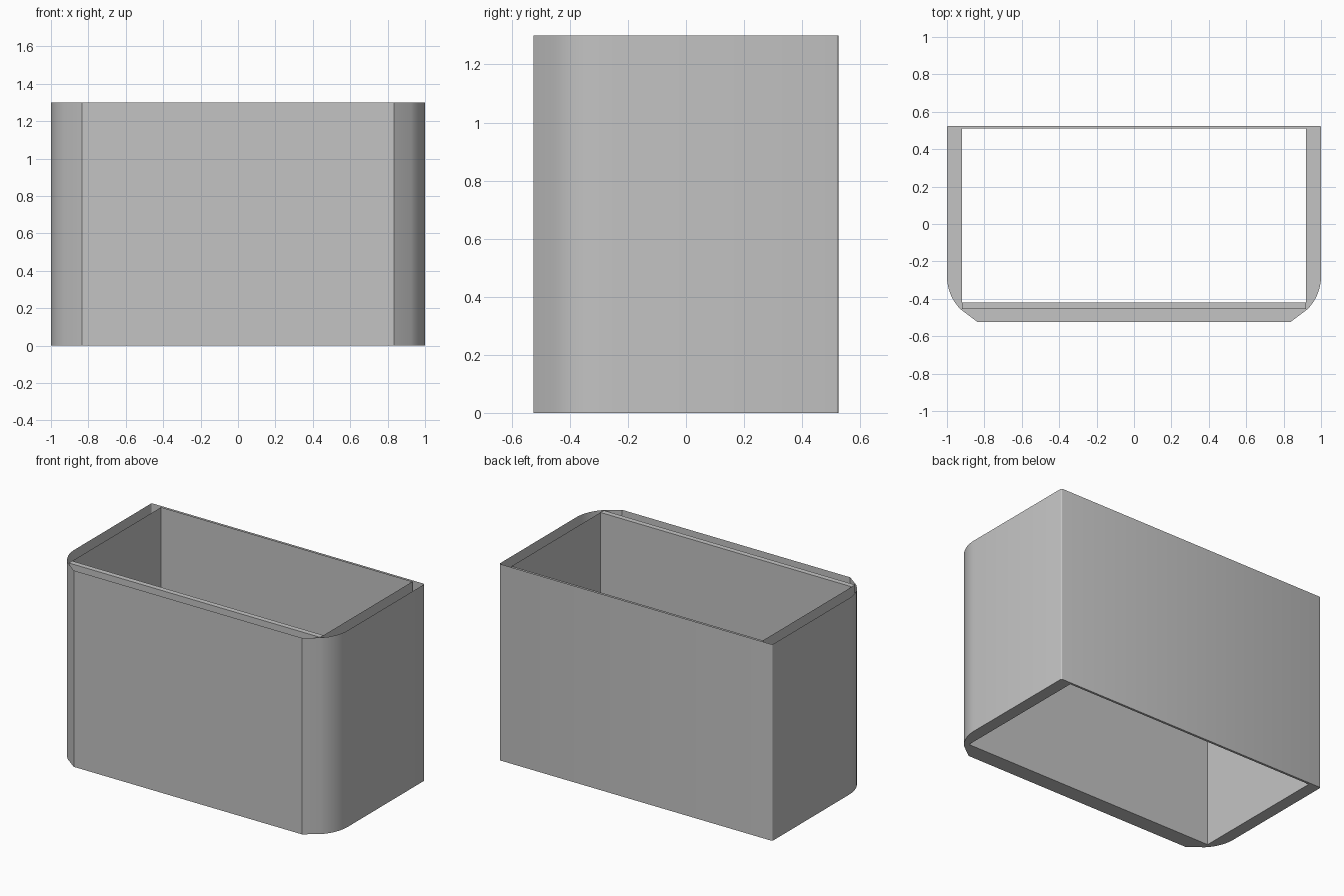
import bpy, bmesh
from math import cos, sin, pi

if "Cube" in bpy.data.objects:
    bpy.data.objects.remove(bpy.data.objects["Cube"], do_unlink=True)

HEIGHT = 1.3
HALF_X, FRONT, BACK = 0.92, -0.455, 0.51    # inner opening
LINER_BACK = -0.42

grey = bpy.data.materials.new("plain_grey")
grey.use_nodes = True
grey.diffuse_color = (0.55, 0.55, 0.55, 1)
grey.node_tree.nodes["Principled BSDF"].inputs["Base Color"].default_value = grey.diffuse_color


def finish(name, bm):
    mesh = bpy.data.meshes.new(name)
    bm.to_mesh(mesh)
    bm.free()
    mesh.materials.append(grey)
    obj = bpy.data.objects.new(name, mesh)
    bpy.context.collection.objects.link(obj)
    bpy.ops.object.select_all(action="DESELECT")
    obj.select_set(True)
    bpy.context.view_layer.objects.active = obj
    bpy.ops.object.shade_smooth_by_angle(angle=pi / 6)
    return obj


def add_walls(bm, points, closed=True):
    """Raise a strip of upright faces along a plan outline; return its lower edges."""
    low = [bm.verts.new((x, y, 0)) for x, y in points]
    high = [bm.verts.new((x, y, HEIGHT)) for x, y in points]
    count = len(points) if closed else len(points) - 1
    edges = []
    for i in range(count):
        j = (i + 1) % len(points)
        bm.faces.new((low[i], low[j], high[j], high[i]))
        edges.append(bm.edges.get((low[i], low[j])))
    return edges


# Right half of the plan: chamfered front corner, arc, side, small back bevel
half = [(0.835, -0.525)]
for k in range(9):
    a = -pi / 4 + k * pi / 32
    half.append((0.75 + 0.25 * cos(a), -0.28 + 0.25 * sin(a)))
for k in range(4):
    a = k * pi / 6
    half.append((0.99 + 0.01 * cos(a), 0.515 + 0.01 * sin(a)))
outline = half + [(-x, y) for x, y in reversed(half)]

# Outer shell, open at the top
bm = bmesh.new()
add_walls(bm, outline)
finish("outer_shell", bm)

# Flat ring closing the gap between shell and liner at the base
bm = bmesh.new()
opening = [(-HALF_X, FRONT), (HALF_X, FRONT), (HALF_X, BACK), (-HALF_X, BACK)]
ring_edges = []
for loop in (outline, opening):
    verts = [bm.verts.new((x, y, 0)) for x, y in loop]
    ring_edges += [bm.edges.new((verts[i - 1], v)) for i, v in enumerate(verts)]
bmesh.ops.triangle_fill(bm, use_beauty=True, edges=ring_edges, normal=(0, 0, -1))
bm.normal_update()
for face in bm.faces:
    if face.normal.z > 0:
        face.normal_flip()
finish("base_ring", bm)

# Thin inner walls at the sides and back, facing the cavity
bm = bmesh.new()
add_walls(bm, [(-HALF_X, LINER_BACK), (-HALF_X, BACK),
               (HALF_X, BACK), (HALF_X, LINER_BACK)], closed=False)
finish("inner_liner", bm)

# Solid inner panel behind the front wall
bm = bmesh.new()
bmesh.ops.create_cube(bm, size=1)
bmesh.ops.scale(bm, vec=(2 * HALF_X, LINER_BACK - FRONT, HEIGHT), verts=bm.verts)
bmesh.ops.translate(bm, vec=(0, (LINER_BACK + FRONT) / 2, HEIGHT / 2), verts=bm.verts)
finish("front_panel", bm)
